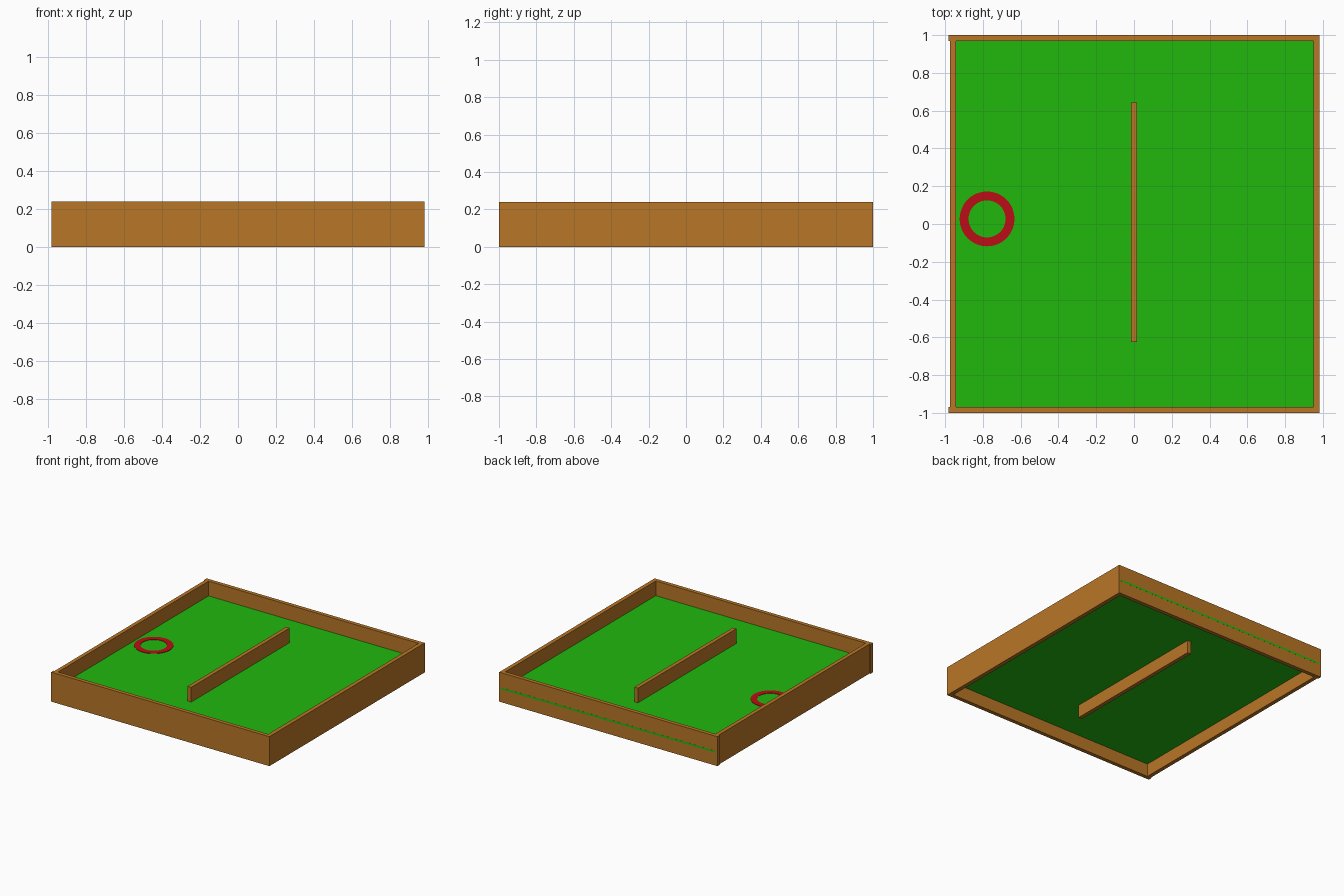
import bpy, bmesh, math

if "Cube" in bpy.data.objects:
    bpy.data.objects.remove(bpy.data.objects["Cube"])


def material(name, rgb):
    m = bpy.data.materials.new(name)
    m.diffuse_color = (*rgb, 1)
    m.use_nodes = True
    m.node_tree.nodes["Principled BSDF"].inputs["Base Color"].default_value = m.diffuse_color
    return m


WOOD = material("wood", (0.48, 0.18, 0.02, 1)[:3])
GREEN = material("green", (0.015, 0.48, 0.004))
RED = material("red", (0.5, 0.004, 0.008))


def finish(name, bm, mat):
    bmesh.ops.recalc_face_normals(bm, faces=bm.faces)
    me = bpy.data.meshes.new(name)
    bm.to_mesh(me)
    bm.free()
    me.materials.append(mat)
    ob = bpy.data.objects.new(name, me)
    bpy.context.collection.objects.link(ob)
    return ob


def box(name, lo, hi, mat):
    bm = bmesh.new()
    bmesh.ops.create_cube(bm, size=1)
    for v in bm.verts:
        v.co = [(a + b) / 2 + c * (b - a) for a, b, c in zip(lo, hi, v.co)]
    return finish(name, bm, mat)


def ring(name, centre, inner, outer, z0, z1, mat, n=64):
    bm = bmesh.new()
    profile = [(inner, z0), (outer, z0), (outer, z1), (inner, z1)]
    loops = []
    for i in range(n):
        a = 2 * math.pi * i / n
        loops.append([bm.verts.new((centre[0] + r * math.cos(a),
                                    centre[1] + r * math.sin(a), z))
                      for r, z in profile])
    for i in range(n):
        p, q = loops[i], loops[(i + 1) % n]
        for k in range(4):
            j = (k + 1) % 4
            bm.faces.new((p[k], q[k], q[j], p[j]))
    return finish(name, bm, mat)


H = 0.24   # wall height
W = 0.983  # half width

# Outer walls: the left wall sits slightly inside the front and back ends
box("front_wall", (-W, -1, 0), (W, -0.968, H), WOOD)
box("back_wall", (-W, 0.968, 0), (W, 1, H), WOOD)
box("left_wall", (-0.975, -0.97, 0), (-0.943, 0.97, H), WOOD)
box("right_wall", (0.95, -0.97, 0), (W, 0.97, H), WOOD)

# Floor panel halfway up, its edge reaching the outside of the back wall
box("floor", (-0.96, -0.985, 0.105), (0.965, 1.0005, 0.12), GREEN)

# Central divider passing through the floor
box("divider", (-0.016, -0.625, 0), (0.016, 0.642, H), WOOD)

# Flat target ring on the floor
ring("target_ring", (-0.778, 0.027), 0.098, 0.145, 0.115, 0.123, RED)
